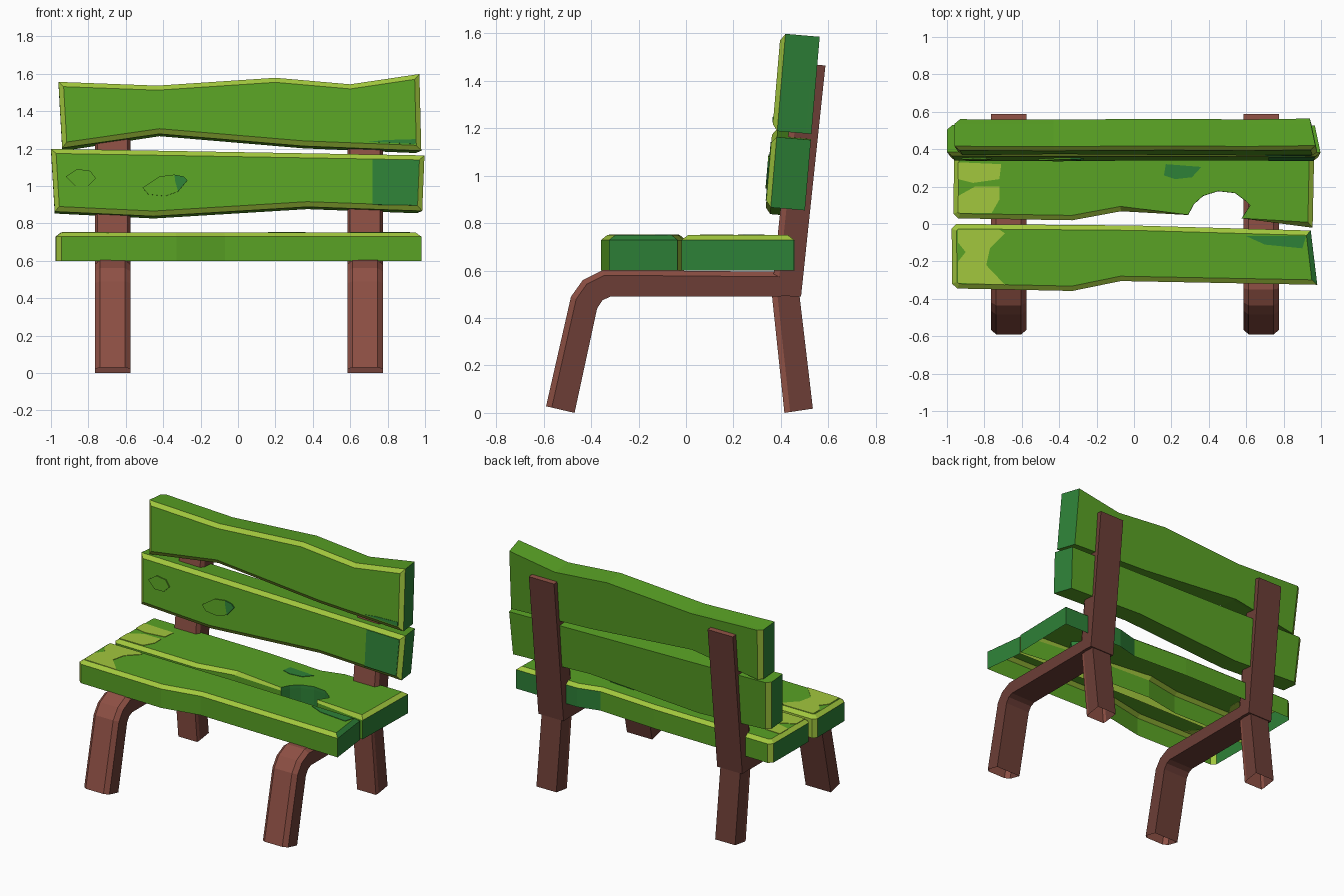
import bpy, bmesh
from mathutils import Vector

if "Cube" in bpy.data.objects:
    bpy.data.objects.remove(bpy.data.objects["Cube"])


def material(name, rgb):
    m = bpy.data.materials.new(name)
    m.diffuse_color = (*rgb, 1)
    m.use_nodes = True
    m.node_tree.nodes["Principled BSDF"].inputs["Base Color"].default_value = m.diffuse_color
    return m


GREEN = material("leaf green", (0.100, 0.36, 0.018))
LIME = material("lime edge", (0.36, 0.57, 0.047))
TEAL = material("deep green", (0.027, 0.218, 0.038))
BROWN = material("red brown", (0.27, 0.080, 0.058))
DARK = material("dark brown", (0.15, 0.048, 0.037))
PLANK_MATS = (GREEN, LIME, TEAL)
G, L, T = 0, 1, 2


def finish(name, bm, mats):
    bmesh.ops.recalc_face_normals(bm, faces=bm.faces)
    me = bpy.data.meshes.new(name)
    bm.to_mesh(me)
    bm.free()
    for m in mats:
        me.materials.append(m)
    ob = bpy.data.objects.new(name, me)
    bpy.context.collection.objects.link(ob)


# Board placement: (u, v, depth) -> world
def seat_map(u, v, d):
    return Vector((u, v, 0.75 - d))


def back_map(u, v, d):
    return Vector((u, 0.335 + (v - 0.85) * 0.085 + d, v - 0.085 * d))


def inset(pts, amounts):
    """Mitred inset of a counter-clockwise outline."""
    out = []
    n = len(pts)
    for i, a in enumerate(amounts):
        p, q, r = (Vector(pts[(i + k) % n]) for k in (-1, 0, 1))
        e1, e2 = (q - p).normalized(), (r - q).normalized()
        n1, n2 = Vector((-e1.y, e1.x)), Vector((-e2.y, e2.x))
        out.append(q + (n1 + n2) * a / max(0.5, 1 + n1.dot(n2)))
    return out


def plank(name, pts, place, thick, side_rule=lambda a, b: G, notch=lambda p: False,
          seat=False, dark_end=False):
    """Board with a chamfered face edge; ends are deep green. Seat boards are open below."""
    bm = bmesh.new()
    ch = 0.026
    inner = inset(pts, [0.001 if notch(p) else ch for p in pts])
    levels = [(inner, 0), (pts, ch * 0.8)]
    if seat:
        levels.append((pts, thick))
    else:
        # left end bevelled at the back, right end slightly tapered
        mid = [(u - 0.025 * (u > 0.9), v) for u, v in pts]
        back = [(u + 0.03 * (u < -0.9) - 0.03 * (u > 0.9), v) for u, v in pts]
        levels += [(mid, thick - 0.025), (back, thick)]
    rings = [[bm.verts.new(place(p[0], p[1], d)) for p in ring] for ring, d in levels]
    bm.faces.new(rings[0])
    if not seat:
        bm.faces.new(rings[-1])
    n = len(pts)
    for i in range(n):
        j = (i + 1) % n
        a, b = Vector(pts[i]), Vector(pts[j])
        end = abs(b.y - a.y) > 2 * abs(b.x - a.x)
        corner = a.x < -0.9 and b.x < -0.9 and (b - a).length < 0.05
        for k in range(len(rings) - 1):
            f = bm.faces.new((rings[k][i], rings[k][j], rings[k + 1][j], rings[k + 1][i]))
            if notch(a) and notch(b):
                f.material_index = T
            elif k == 0:
                f.material_index = T if dark_end and end and a.x > 0 else L
            elif corner or (k == 2 and end and a.x < 0):
                f.material_index = L
            else:
                f.material_index = T if end else side_rule(a, b)
    finish(name, bm, PLANK_MATS)


def patch(name, pts, place, mat, rise=0.003):
    """Thin painted plate lying on a board face."""
    bm = bmesh.new()
    rings = [[bm.verts.new(place(u, v, d)) for u, v in pts] for d in (-rise, 0.001)]
    bm.faces.new(rings[0])
    bm.faces.new(rings[1])
    for i in range(len(pts)):
        j = (i + 1) % len(pts)
        bm.faces.new((rings[0][i], rings[0][j], rings[1][j], rings[1][i]))
    finish(name, bm, (mat,))


def beam(name, pairs, x, w, ch, open_foot=True):
    """Sweep a section along inner/outer (y, z) pairs; outer faces are the lighter brown."""
    bm = bmesh.new()
    rings = []
    for inner, outer in pairs:
        i, o = Vector(inner), Vector(outer)
        ring = []
        for t, dx in ((0, -w), (0, w), (0.8, w), (1, w - ch), (1, ch - w), (0.8, -w)):
            p = i.lerp(o, t)
            ring.append(bm.verts.new((x + dx, p.x, p.y)))
        rings.append(ring)
    for a, b in zip(rings, rings[1:]):
        for k in range(6):
            m = (k + 1) % 6
            f = bm.faces.new((a[k], a[m], b[m], b[k]))
            f.material_index = 0 if k in (2, 3, 4) else 1
    if not open_foot:
        bm.faces.new(rings[0]).material_index = 1
    bm.faces.new(rings[-1])
    finish(name, bm, (BROWN, DARK))


# Frames: bent front leg with rail, leaning back post, splayed rear leg
for side, x in (("left", -0.67), ("right", 0.68)):
    beam("front_leg_" + side,
         [((-0.47, 0.0), (-0.59, 0.028)), ((-0.375, 0.44), (-0.485, 0.49)),
          ((-0.352, 0.475), (-0.435, 0.56)), ((-0.32, 0.49), (-0.35, 0.603)),
          ((0.40, 0.49), (0.40, 0.595))], x, 0.095, 0.028)
    beam("back_post_" + side,
         [((0.485, 0.49), (0.36, 0.495)), ((0.588, 1.465), (0.463, 1.475))],
         x, 0.095, 0.015, open_foot=False)
    beam("rear_leg_" + side,
         [((0.535, 0.018), (0.415, 0.0)), ((0.478, 0.50), (0.362, 0.50))], x, 0.075, 0.004)

# Seat boards
plank("seat_front_board",
      [(-0.945, -0.345), (-0.33, -0.358), (-0.07, -0.305), (0.98, -0.325),
       (0.945, -0.035), (0.0, -0.008), (-0.95, 0.0), (-0.975, -0.025), (-0.972, -0.32)],
      seat_map, 0.15, lambda a, b: L if b.x < a.x else G, seat=True, dark_end=True)
plank("seat_rear_board",
      [(-0.94, 0.03), (-0.33, 0.02), (-0.07, 0.068), (0.29, 0.048),
       (0.32, 0.105), (0.37, 0.15), (0.45, 0.175), (0.54, 0.165), (0.60, 0.12),
       (0.62, 0.10), (0.575, 0.03), (0.955, -0.02), (0.965, 0.455),
       (0.5, 0.46), (0.35, 0.42), (-0.07, 0.445), (-0.935, 0.455),
       (-0.962, 0.43), (-0.965, 0.055)],
      seat_map, 0.15, lambda a, b: T if b.x < a.x and a.x > 0.4 else G,
      lambda p: 0.28 < p[0] < 0.63 and p[1] < 0.2, seat=True)

# Backrest boards
plank("back_lower_board",
      [(-0.98, 0.865), (-0.45, 0.84), (0.37, 0.89), (0.985, 0.868), (0.997, 1.165), (-1.0, 1.2)],
      back_map, 0.165)
plank("back_upper_board",
      [(-0.94, 1.205), (-0.42, 1.28), (0.35, 1.215), (0.98, 1.19),
       (0.97, 1.6), (0.6, 1.545), (0.2, 1.58), (-0.43, 1.538), (-0.96, 1.558)],
      back_map, 0.165)

# Painted patches on the boards
patch("seat_front_moss", [(-0.94, -0.315), (-0.69, -0.325), (-0.79, -0.22), (-0.77, -0.13),
                          (-0.69, -0.05), (-0.72, -0.03), (-0.94, -0.03), (-0.94, -0.1),
                          (-0.90, -0.15), (-0.94, -0.2)], seat_map, LIME)
patch("seat_front_stain", [(0.60, -0.065), (0.70, -0.11), (0.90, -0.13), (0.92, -0.065)],
      seat_map, TEAL)
patch("seat_rear_moss_back", [(-0.94, 0.24), (-0.86, 0.22), (-0.72, 0.24), (-0.71, 0.32),
                              (-0.94, 0.33)], seat_map, LIME)
patch("seat_rear_moss_front", [(-0.94, 0.06), (-0.76, 0.06), (-0.72, 0.13), (-0.72, 0.20),
                               (-0.85, 0.20), (-0.94, 0.15)], seat_map, LIME)
patch("seat_rear_stain", [(0.16, 0.26), (0.22, 0.24), (0.31, 0.25), (0.36, 0.305),
                          (0.17, 0.32)], seat_map, TEAL)
patch("back_lower_stain", [(0.72, 0.90), (0.958, 0.896), (0.968, 1.138), (0.72, 1.142)],
      back_map, TEAL)
patch("back_upper_stain", [(0.70, 1.236), (0.95, 1.224), (0.95, 1.25), (0.78, 1.245)],
      back_map, TEAL)
patch("knot_small", [(-0.92, 1.05), (-0.87, 1.0), (-0.80, 1.0), (-0.76, 1.04), (-0.79, 1.08),
                     (-0.86, 1.09)], back_map, GREEN, 0.008)
patch("knot_large", [(-0.51, 0.99), (-0.48, 0.955), (-0.39, 0.945), (-0.32, 0.97),
                     (-0.335, 1.02), (-0.34, 1.06), (-0.42, 1.05)], back_map, GREEN, 0.008)
patch("knot_large_stain", [(-0.32, 0.97), (-0.27, 1.03), (-0.29, 1.05), (-0.34, 1.06),
                           (-0.335, 1.02)], back_map, TEAL, 0.008)
